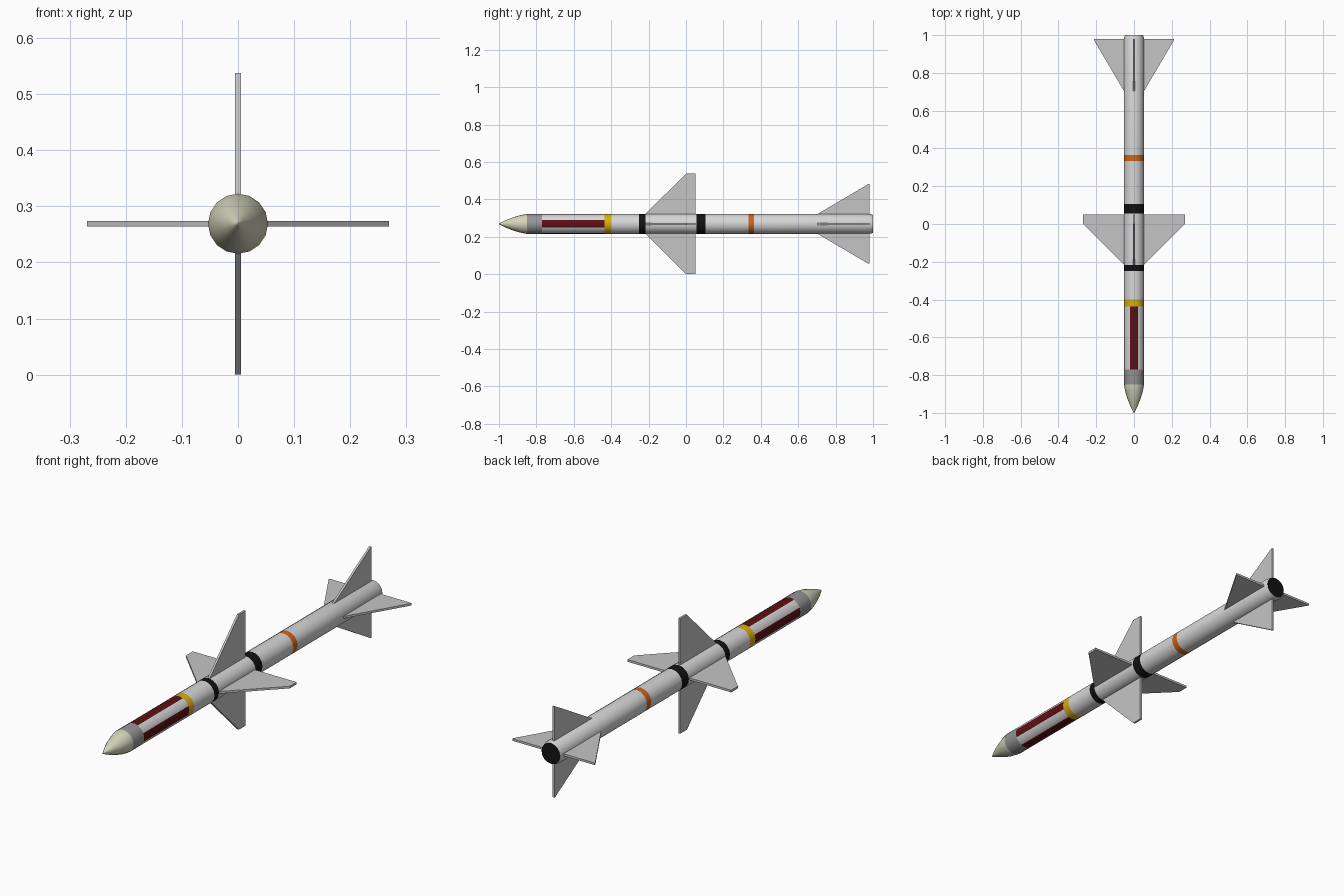
import bpy, bmesh, math
from mathutils import Matrix

if "Cube" in bpy.data.objects:
    bpy.data.objects.remove(bpy.data.objects["Cube"])

AXIS_Z = 0.269
R = 0.0535
SIDES = 16

def mat(name, rgb):
    m = bpy.data.materials.new(name)
    m.diffuse_color = (*rgb, 1)
    m.use_nodes = True
    m.node_tree.nodes["Principled BSDF"].inputs["Base Color"].default_value = m.diffuse_color
    return m

COLORS = {
    "white": mat("body light grey", (0.68, 0.68, 0.68)),
    "cream": mat("nose cream", (0.66, 0.66, 0.50)),
    "grey": mat("collar grey", (0.30, 0.30, 0.31)),
    "red": mat("dark red", (0.11, 0.005, 0.007)),
    "yellow": mat("yellow", (0.68, 0.42, 0.005)),
    "black": mat("black", (0.006, 0.006, 0.006)),
    "orange": mat("orange", (0.62, 0.13, 0.01)),
    "fin": mat("fin grey", (0.56, 0.56, 0.56)),
}

def finish(name, bm, colors, smooth=False):
    bmesh.ops.recalc_face_normals(bm, faces=bm.faces)
    me = bpy.data.meshes.new(name)
    bm.to_mesh(me)
    bm.free()
    for c in colors:
        me.materials.append(COLORS[c])
    ob = bpy.data.objects.new(name, me)
    bpy.context.collection.objects.link(ob)
    if smooth:
        bpy.ops.object.select_all(action='DESELECT')
        ob.select_set(True)
        bpy.context.view_layer.objects.active = ob
        bpy.ops.object.shade_smooth_by_angle(angle=math.radians(35))
    return ob

# Body: lathed rings (y, radius, colour of the band behind the ring)
PROFILE = [
    (-1.0, 0.002, "cream"), (-0.965, 0.019, "cream"), (-0.925, 0.035, "cream"),
    (-0.885, 0.047, "cream"), (-0.85, R, "grey"), (-0.77, R, "striped"),
    (-0.437, R, "yellow"), (-0.40, R, "white"), (-0.25, R, "black"),
    (-0.217, R, "white"), (0.055, R, "black"), (0.105, R, "white"),
    (0.333, R, "orange"), (0.364, R, "white"), (0.982, R, "white"),
    (1.0, 0.048, "black"),
]
names = ["white", "cream", "grey", "red", "yellow", "black", "orange"]
bm = bmesh.new()
rings = []
for y, r, _ in PROFILE:
    rings.append([bm.verts.new((r * math.cos(2 * math.pi * k / SIDES), y,
                                AXIS_Z + r * math.sin(2 * math.pi * k / SIDES)))
                  for k in range(SIDES)])
for i in range(len(rings) - 1):
    for k in range(SIDES):
        n = (k + 1) % SIDES
        f = bm.faces.new((rings[i][k], rings[i][n], rings[i + 1][n], rings[i + 1][k]))
        c = PROFILE[i][2]
        if c == "striped":      # four red panels: top, bottom and both sides
            c = "red" if k % 4 in (0, 3) else "white"
        f.material_index = names.index(c)
bm.faces.new(rings[0]).material_index = names.index("cream")
bm.faces.new(rings[-1]).material_index = names.index("black")
finish("body", bm, names, smooth=True)

# Fins: flat (y, distance from axis) outline, extruded, four around the axis
def fins(name, outline, thick):
    for q in range(4):
        bm = bmesh.new()
        f = bm.faces.new([bm.verts.new((-thick / 2, y, d)) for y, d in outline])
        ext = bmesh.ops.extrude_face_region(bm, geom=[f])["geom"]
        bmesh.ops.translate(bm, vec=(thick, 0, 0),
                            verts=[v for v in ext if isinstance(v, bmesh.types.BMVert)])
        bm.transform(Matrix.Translation((0, 0, AXIS_Z)) @ Matrix.Rotation(q * math.pi / 2, 4, 'Y'))
        finish(f"{name}_{q + 1}", bm, ["fin"])

fins("mid_wing", [(-0.225, 0.045), (0.0, 0.269), (0.05, 0.269), (0.05, 0.045)], 0.01)
fins("tail_fin", [(0.69, 0.045), (0.975, 0.213), (0.98, 0.213), (0.98, 0.045)], 0.01)
